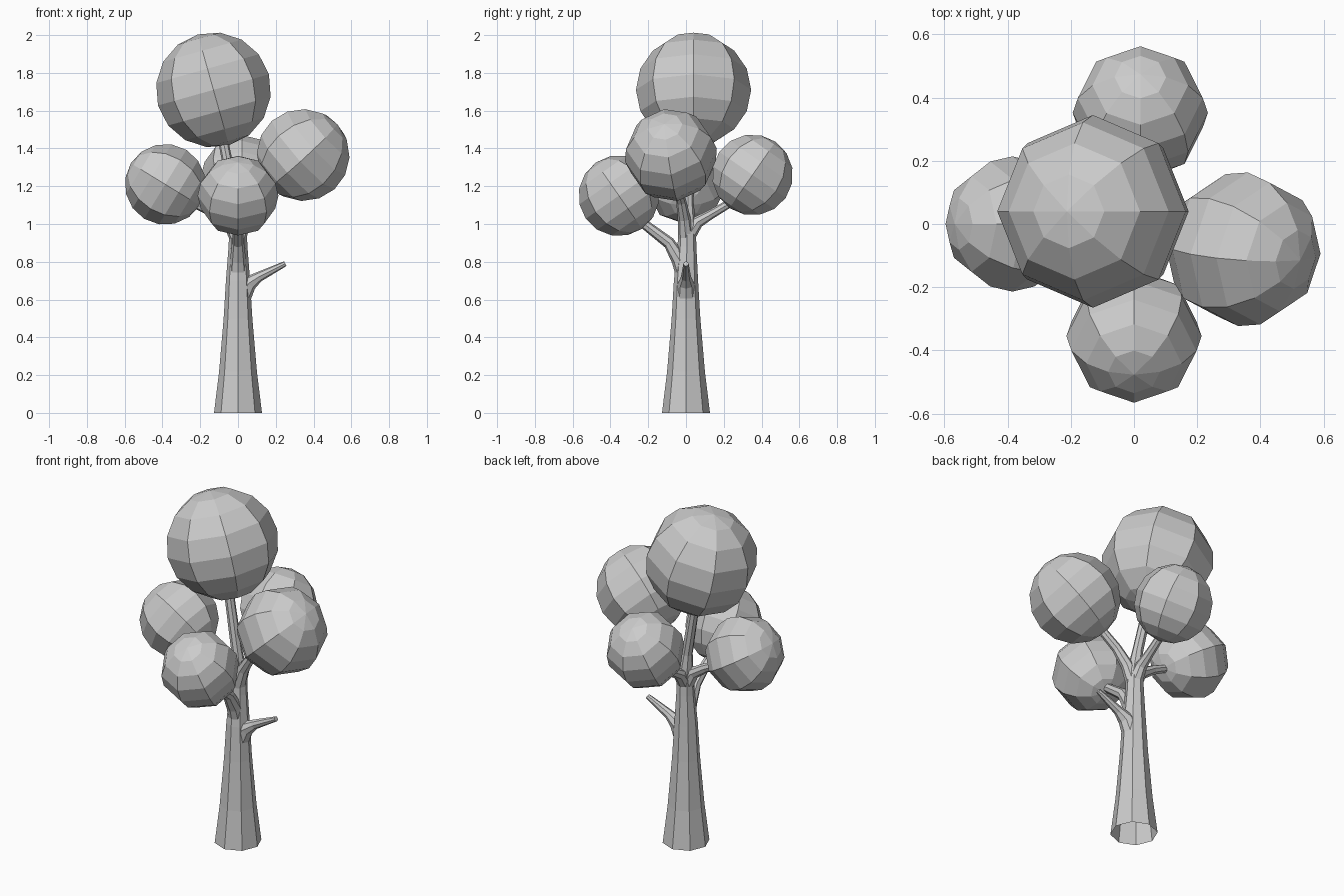
import bpy, bmesh
from math import sin, cos, tau
from mathutils import Vector, Matrix

cube = bpy.data.objects.get("Cube")
if cube:
    bpy.data.objects.remove(cube, do_unlink=True)

grey = bpy.data.materials.new("plain grey")
grey.use_nodes = True
grey.diffuse_color = (0.6, 0.6, 0.6, 1)
grey.node_tree.nodes["Principled BSDF"].inputs["Base Color"].default_value = (0.6, 0.6, 0.6, 1)


def finish(name, bm):
    """Turn a bmesh into a flat-shaded object."""
    mesh = bpy.data.meshes.new(name)
    bm.to_mesh(mesh)
    bm.free()
    mesh.materials.append(grey)
    obj = bpy.data.objects.new(name, mesh)
    bpy.context.scene.collection.objects.link(obj)
    return obj


def limb(name, path, sides=8):
    """Tapered tube along (x, y, z, radius) stations, capped at its tip."""
    bm = bmesh.new()
    points = [Vector(p[:3]) for p in path]
    rings = []
    for i, centre in enumerate(points):
        ahead = points[min(i + 1, len(points) - 1)]
        behind = points[max(i - 1, 0)]
        turn = Vector((0, 0, 1)).rotation_difference(ahead - behind)
        r = path[i][3]
        rings.append([bm.verts.new(centre + turn @ Vector(
            (r * cos(tau * k / sides), r * sin(tau * k / sides), 0)))
            for k in range(sides)])
    for low, high in zip(rings, rings[1:]):
        for k in range(sides):
            n = (k + 1) % sides
            bm.faces.new((low[k], low[n], high[n], high[k]))
    bm.faces.new(rings[-1])
    return finish(name, bm)


def leaf_ball(name, centre, radius, axis):
    """Faceted ball whose pole points along its branch."""
    bm = bmesh.new()
    turn = Vector((0, 0, 1)).rotation_difference(Vector(axis))
    bmesh.ops.create_uvsphere(
        bm, u_segments=8, v_segments=8, radius=radius,
        matrix=Matrix.Translation(centre) @ turn.to_matrix().to_4x4())
    return finish(name, bm)


# Trunk, open underneath, running on into the limb of the top ball
limb("trunk", [
    (0, 0, 0, 0.127), (0, 0, 0.22, 0.1), (0, 0, 0.5, 0.076),
    (0, 0, 0.7, 0.064), (0, 0.005, 0.88, 0.05), (0, 0.007, 1.0, 0.045),
    (-0.015, 0.01, 1.12, 0.03), (-0.09, 0.03, 1.5, 0.026)])

# Branches
limb("front_branch", [
    (0, 0.01, 0.68, 0.05), (0, -0.035, 0.81, 0.042),
    (0, -0.09, 0.9, 0.032), (0, -0.3, 1.06, 0.022)])
limb("back_branch", [
    (0, 0, 0.92, 0.042), (0, 0.06, 1.01, 0.033),
    (0.005, 0.13, 1.05, 0.025), (0.015, 0.3, 1.15, 0.02)])
limb("right_branch", [
    (0, 0, 0.92, 0.042), (-0.05, 0, 1.01, 0.034),
    (-0.13, 0, 1.06, 0.026), (-0.3, 0, 1.14, 0.02)])
limb("left_branch", [
    (0, 0, 0.92, 0.042), (0.04, -0.01, 1.03, 0.034),
    (0.1, -0.025, 1.12, 0.027), (0.26, -0.06, 1.28, 0.022)])
limb("bare_stub", [
    (0.015, 0, 0.6, 0.05), (0.055, 0, 0.685, 0.044),
    (0.11, 0, 0.72, 0.027), (0.25, 0, 0.79, 0.014)])

# Foliage
leaf_ball("top_foliage", (-0.13, 0.04, 1.71), 0.305, (-0.27, 0, 0.96))
leaf_ball("left_foliage", (0.345, -0.08, 1.365), 0.246, (0.72, -0.14, 0.65))
leaf_ball("right_foliage", (-0.385, 0, 1.21), 0.214, (-0.85, 0, 0.52))
leaf_ball("front_foliage", (0, -0.355, 1.15), 0.214, (0, -0.57, 0.82))
leaf_ball("back_foliage", (0.02, 0.352, 1.26), 0.214, (0, 0.57, 0.82))
